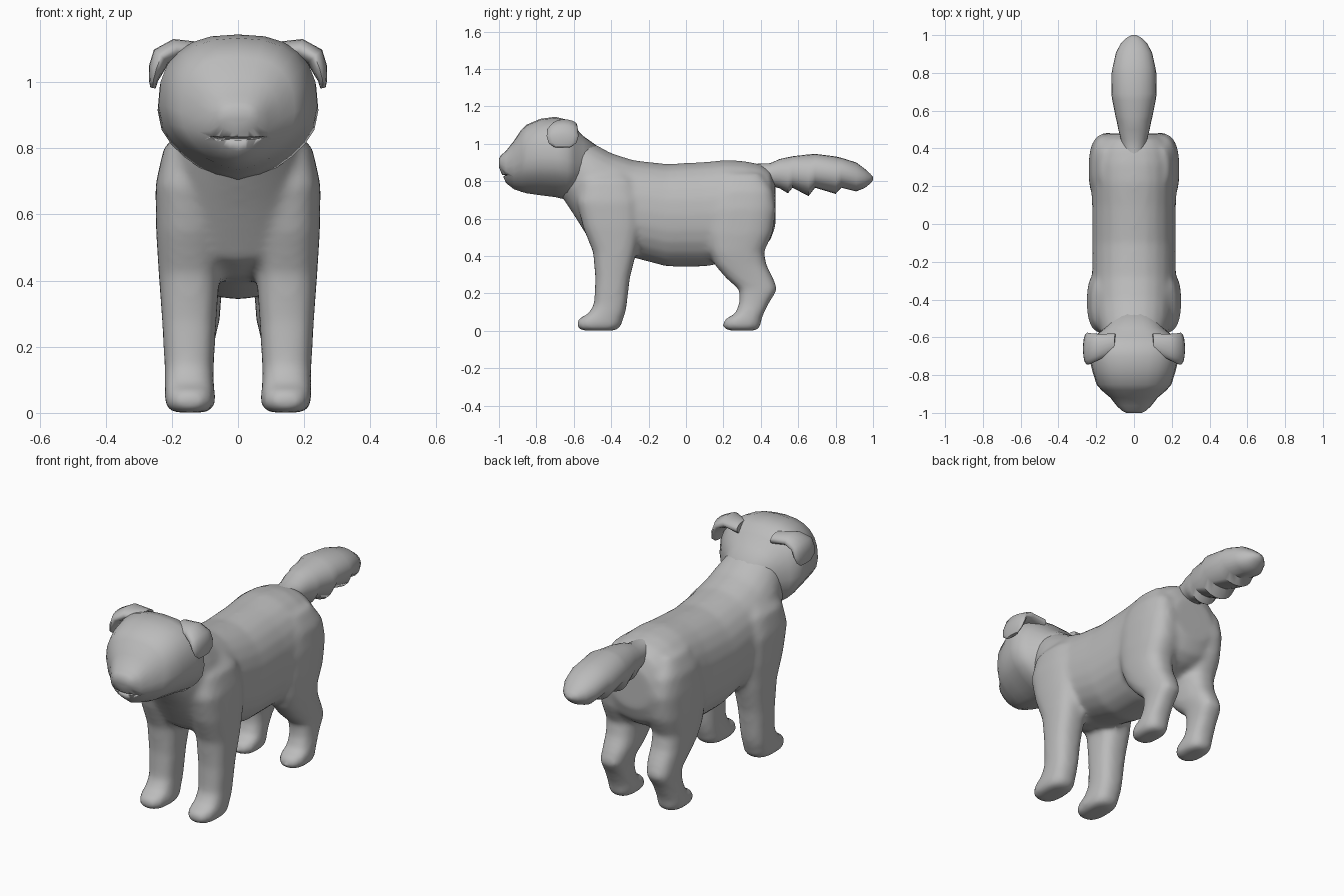
import bpy, bmesh, math
from mathutils import Vector

grey = bpy.data.materials.new("soft grey")
grey.diffuse_color = (0.5, 0.5, 0.5, 1)
X, Y, Z = Vector((1, 0, 0)), Vector((0, 1, 0)), Vector((0, 0, 1))


def ring(c, u, v, e=2.4, n=24):
    """Superellipse around c with half axes u and v."""
    pts = []
    for i in range(n):
        a = 2 * math.pi * i / n
        ca, sa = math.cos(a), math.sin(a)
        pts.append(Vector(c) + u * math.copysign(abs(ca) ** (2 / e), ca)
                   + v * math.copysign(abs(sa) ** (2 / e), sa))
    return pts


def along_y(rows, e=2.4):
    # rows: y, bottom, top, half width
    return [ring((0, y, (b + t) / 2), X * w, Z * ((t - b) / 2), e) for y, b, t, w in rows]


def along_z(rows, side):
    # rows: z, front y, back y, inner x, outer x
    return [ring((side * (i + o) / 2, (f + b) / 2, z), X * ((o - i) / 2), Y * ((b - f) / 2), 2.6)
            for z, f, b, i, o in rows]


def make(name, lofts, angle=60):
    """Skin each list of rings into a closed shell of one object."""
    bm = bmesh.new()
    for rings in lofts:
        vr = [[bm.verts.new(p) for p in r] for r in rings]
        n = len(vr[0])
        for a, b in zip(vr, vr[1:]):
            for i in range(n):
                j = (i + 1) % n
                bm.faces.new((a[i], a[j], b[j], b[i]))
        bm.faces.new(vr[0])
        bm.faces.new(vr[-1])
    bmesh.ops.recalc_face_normals(bm, faces=bm.faces)
    me = bpy.data.meshes.new(name)
    bm.to_mesh(me)
    bm.free()
    ob = bpy.data.objects.new(name, me)
    bpy.context.collection.objects.link(ob)
    me.materials.append(grey)
    bpy.ops.object.select_all(action='DESELECT')
    ob.select_set(True)
    bpy.context.view_layer.objects.active = ob
    bpy.ops.object.shade_smooth_by_angle(angle=math.radians(angle))
    return ob


# Torso with neck and rump
torso = along_y([
    (-.68, .74, 1.07, .12), (-.6, .62, 1.06, .165), (-.5, .46, 1.005, .205),
    (-.4, .41, .95, .22), (-.28, .39, .912, .222), (-.1, .343, .892, .222),
    (.1, .343, .903, .222), (.22, .365, .914, .227), (.32, .41, .907, .225),
    (.4, .44, .889, .21), (.45, .48, .86, .175), (.478, .56, .78, .12)], 2.2)

# Legs
front_leg = [
    (.001, -.565, -.37, .085, .205), (.03, -.588, -.345, .068, .222),
    (.065, -.575, -.335, .07, .222), (.09, -.525, -.325, .073, .222),
    (.14, -.492, -.316, .073, .222), (.28, -.485, -.30, .065, .23),
    (.42, -.497, -.265, .055, .24), (.55, -.55, -.24, .05, .248),
    (.69, -.585, -.24, .05, .25), (.8, -.56, -.28, .08, .225), (.86, -.5, -.33, .1, .17)]
hind_leg = [
    (.001, .215, .385, .09, .2), (.03, .193, .4, .075, .217),
    (.065, .21, .405, .075, .217), (.09, .262, .415, .08, .213),
    (.15, .285, .445, .08, .208), (.22, .285, .49, .07, .208),
    (.28, .215, .468, .055, .213), (.35, .155, .432, .05, .222),
    (.42, .125, .417, .045, .232), (.52, .1, .463, .035, .24),
    (.65, .1, .483, .04, .24), (.75, .14, .465, .06, .225), (.84, .2, .4, .09, .18)]
legs = [along_z(rows, s) for rows in (front_leg, hind_leg) for s in (1, -1)]

# One continuous skin for torso and legs
body = make("body", [torso] + legs)
fuse = body.modifiers.new("fuse", 'REMESH')
fuse.mode = 'VOXEL'
fuse.voxel_size = .014
fuse.use_smooth_shade = True
relax = body.modifiers.new("relax", 'SMOOTH')
relax.factor = .5
relax.iterations = 12

# Head with muzzle, tapering back into the neck
head_rings = along_y([
    (-1.0, .875, .92, .04), (-.988, .845, .94, .065), (-.962, .79, .962, .092),
    (-.92, .757, 1.015, .125), (-.88, .743, 1.075, .172), (-.85, .735, 1.103, .198),
    (-.78, .725, 1.133, .22), (-.7, .715, 1.144, .24), (-.635, .70, 1.128, .243),
    (-.595, .71, 1.09, .21), (-.55, .74, 1.042, .155), (-.47, .8, .985, .1)], 2.5)
# Jaw narrows to a shallow V
for r in head_rings:
    low, mid = min(p.z for p in r), sum(p.z for p in r) / len(r)
    for p in r:
        if p.z < mid:
            p.x *= 1 - .2 * ((mid - p.z) / (mid - low)) ** 2
            p.z += .18 * abs(p.x) * (mid - p.z) / (mid - low)
head = make("head", [head_rings])

# Mouth slit
mouth = []
for k in range(-6, 7):
    x = k * .02
    mouth.append(ring((x, -1.0 + 2 * x * x, .829 + .8 * x * x), Y * .035,
                      Z * (.001 + .005 * (1 - (k / 6) ** 2)), 2, 12))
cutter = make("mouth_cutter", [mouth])
cutter.hide_render = True
cutter.hide_viewport = True
cut = head.modifiers.new("mouth", 'BOOLEAN')
cut.object = cutter
cut.solver = 'EXACT'

# Folded ears: x, z, centre y, half length, half thickness, thickness direction
ear = [(.10, 1.09, -.63, .05, .03, (.1, 1)), (.185, 1.1, -.65, .068, .032, (.35, 1)),
       (.232, 1.078, -.66, .082, .03, (.9, .8)), (.247, 1.04, -.66, .085, .024, (1, .4)),
       (.256, 1.005, -.66, .075, .014, (1, .2)), (.257, .982, -.66, .045, .008, (1, .2))]
for s, side in ((1, "left"), (-1, "right")):
    make(side + "_ear", [[ring((s * x, y, z), Y * r,
                               Vector((s * d[0], 0, d[1])).normalized() * t, 2, 16)
                          for x, z, y, r, t, d in ear]])

# Tail with jagged underside
make("tail", [along_y([
    (.3, .8, .898, .045), (.38, .775, .893, .06), (.45, .775, .896, .07), (.5, .762, .918, .083),
    (.545, .735, .928, .092), (.57, .765, .933, .098), (.655, .72, .943, .115),
    (.69, .765, .946, .12), (.8, .732, .932, .118), (.83, .765, .925, .113),
    (.91, .745, .9, .095), (.955, .763, .867, .07), (.985, .787, .84, .04),
    (1.0, .805, .822, .012)], 2.1)])
